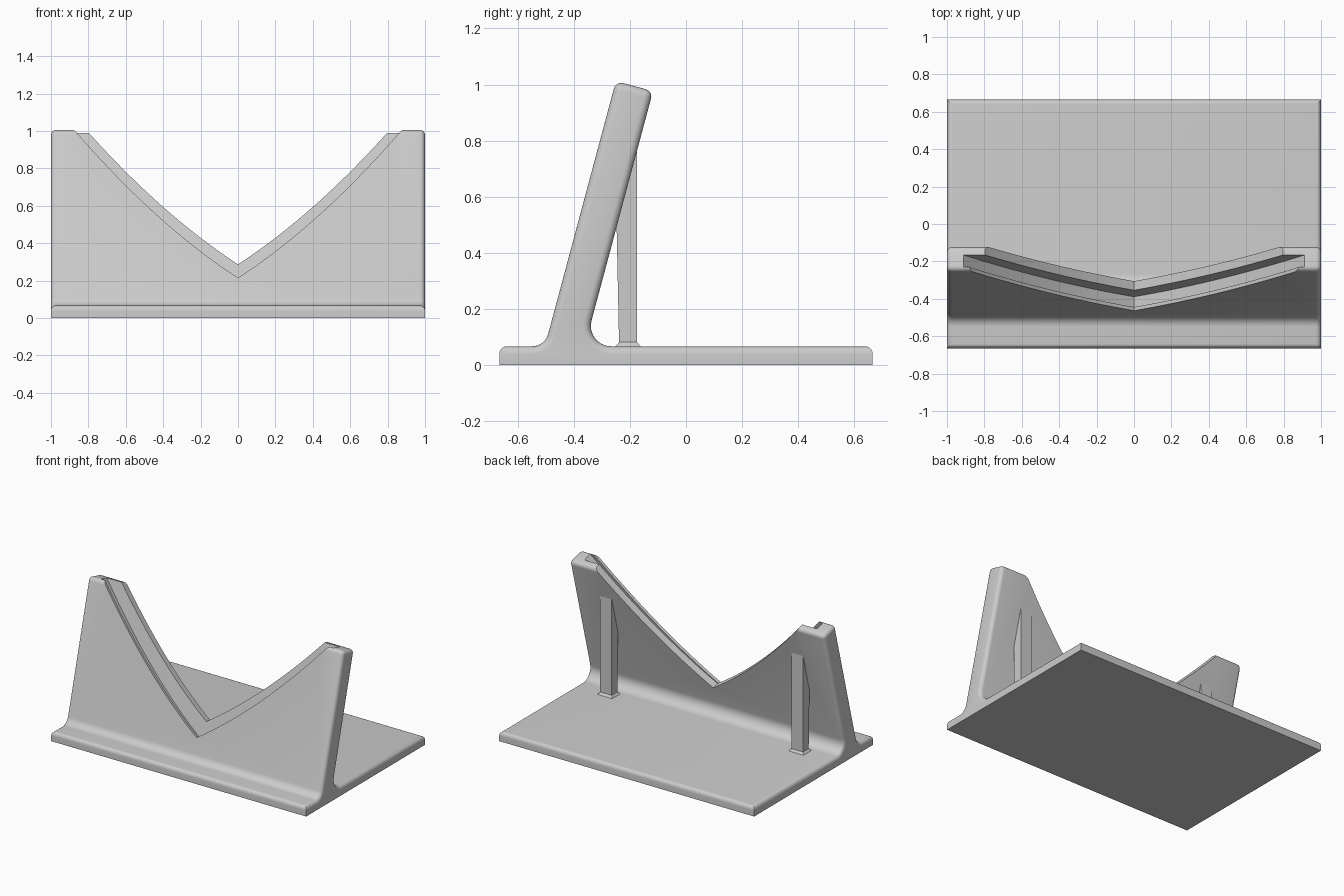
import bpy, bmesh, math
from mathutils import Vector

if "Cube" in bpy.data.objects:
    bpy.data.objects.remove(bpy.data.objects["Cube"])

TILT = math.radians(15)
S, C = math.sin(TILT), math.cos(TILT)
DEPTH, BASE_H, PLATE_T, TOP = 0.665, 0.067, 0.137, 1.012
FOOT_Y = -0.521          # where the plate's front face would meet the ground

grey = bpy.data.materials.new("light_grey")
grey.use_nodes = True
COLOUR = (0.6, 0.6, 0.6, 1)
grey.diffuse_color = COLOUR
grey.node_tree.nodes["Principled BSDF"].inputs["Base Color"].default_value = COLOUR


def on_plate(n, u):
    """(y, z) at distance n behind the plate's front face, u up along it."""
    return Vector((FOOT_Y + n * C + u * S, u * C - n * S))


def fillet(corner, a, b, r, steps=8):
    """Arc rounding a corner, running from direction a to direction b."""
    half = a.angle(b) / 2
    centre = corner + (a + b).normalized() * r / math.sin(half)
    p = corner + a * r / math.tan(half) - centre
    q = corner + b * r / math.tan(half) - centre
    ang = p.angle(q)
    return [centre + (p * math.sin((1 - i / steps) * ang) + q * math.sin(i / steps * ang)) / math.sin(ang)
            for i in range(steps + 1)]


def prism(bm, ring, shift):
    """Closed solid from a ring of 3D points pushed along a vector."""
    verts = [bm.verts.new(p) for p in ring]
    face = bm.faces.new(verts)
    ext = bmesh.ops.extrude_face_region(bm, geom=[face])
    moved = [g for g in ext["geom"] if isinstance(g, bmesh.types.BMVert)]
    bmesh.ops.translate(bm, verts=moved, vec=shift)
    bmesh.ops.recalc_face_normals(bm, faces=bm.faces)


def make(name, bm):
    mesh = bpy.data.meshes.new(name)
    bm.to_mesh(mesh)
    bm.free()
    mesh.materials.append(grey)
    obj = bpy.data.objects.new(name, mesh)
    bpy.context.collection.objects.link(obj)
    return obj


def activate(obj):
    bpy.ops.object.select_all(action='DESELECT')
    obj.select_set(True)
    bpy.context.view_layer.objects.active = obj


# Base and leaning plate as one filleted side profile
up = Vector((S, C))
fwd, back = Vector((-1, 0)), Vector((1, 0))
front_corner = on_plate(0, BASE_H / C)
back_corner = on_plate(PLATE_T, (BASE_H + PLATE_T * S) / C)
top_front, top_back = on_plate(0, TOP / C), on_plate(PLATE_T, TOP / C)
profile = [Vector((-DEPTH, 0)), Vector((DEPTH, 0)), Vector((DEPTH, BASE_H))]
profile += fillet(back_corner, back, up, 0.073)
profile += [top_back, top_front]
profile += fillet(front_corner, up, fwd, 0.06)
profile += [Vector((-DEPTH, BASE_H))]
bm = bmesh.new()
prism(bm, [(-1, p.x, p.y) for p in profile], (2, 0, 0))

# Round the upper rims and the long convex edges
sharp = []
for e in bm.edges:
    a, b = (v.co for v in e.verts)
    if min(a.z, b.z) < 0.01:
        continue
    long_edge = abs(a.x - b.x) > 1
    if not long_edge or abs(a.y) > DEPTH - 0.01 or a.z > 0.9:
        sharp.append(e)
bmesh.ops.bevel(bm, geom=sharp, offset=0.027, segments=5, profile=0.5, affect='EDGES')
stand = make("stand_body", bm)


# Curved V opening: high back wall, low front lip, deep groove between
def cut(height, n0, n1):
    xs = [i / 32 for i in range(-32, 33)]
    ring = [(x, (height + 0.65 * abs(x) + 0.29 * x * x) / C) for x in xs]
    ring += [(1, 1.4), (-1, 1.4)]
    bm = bmesh.new()
    prism(bm, [(x, *on_plate(n0, u)) for x, u in ring], (0, (n1 - n0) * C, -(n1 - n0) * S))
    cutter = make("opening_cutter", bm)
    cutter.hide_render = True
    activate(stand)
    mod = stand.modifiers.new("opening", 'BOOLEAN')
    mod.object, mod.operation, mod.solver = cutter, 'DIFFERENCE', 'EXACT'
    bpy.ops.object.modifier_apply(modifier=mod.name)
    bpy.data.objects.remove(cutter)


cut(0.31, -0.3, 0.4)
cut(0.215, -0.3, 0.05)
cut(0.178, 0.02, 0.087)
activate(stand)
bpy.ops.object.shade_smooth_by_angle(angle=math.radians(32))

# Rear support posts with flared feet
Y0, Y1, HALF = -0.238, -0.175, 0.045
for name, x in (("left_post", 0.75), ("right_post", -0.75)):
    bm = bmesh.new()
    side = [(Y0, 0.05), (Y1, 0.05), (Y1, 0.77), (Y0 - 0.01, 0.53)]
    prism(bm, [(x - HALF, y, z) for y, z in side], (2 * HALF, 0, 0))
    foot = bmesh.ops.create_cube(bm, size=1)["verts"]
    for v in foot:
        grow = 0.018 if v.co.z < 0 else 0
        v.co = (x + math.copysign(HALF + grow, v.co.x),
                (Y0 + Y1) / 2 + math.copysign((Y1 - Y0) / 2 + grow, v.co.y),
                0.062 if v.co.z < 0 else 0.082)
    make(name, bm)
